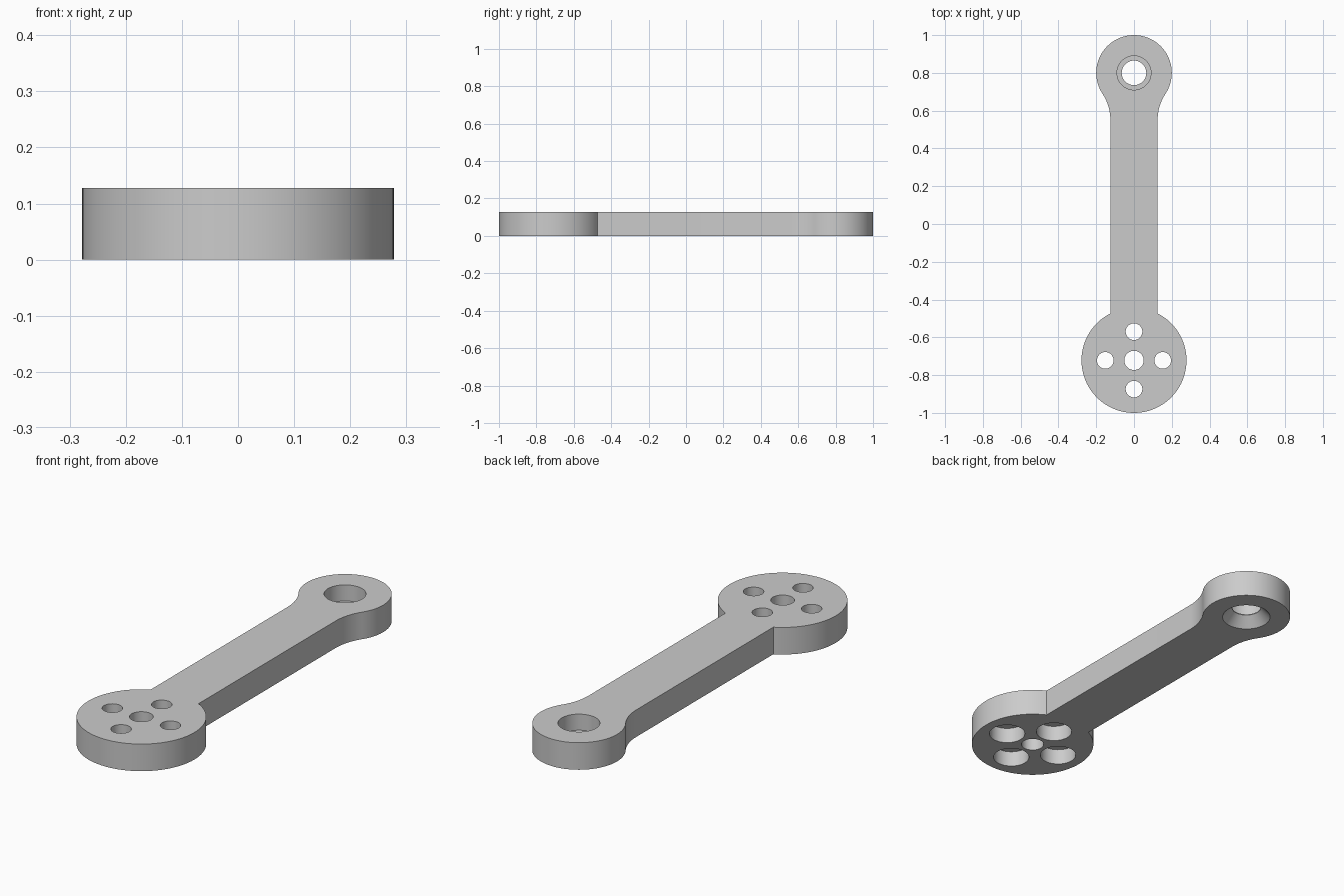
import bpy, bmesh
from math import sin, cos, pi, atan2, sqrt, radians

if "Cube" in bpy.data.objects:
    bpy.data.objects.remove(bpy.data.objects["Cube"], do_unlink=True)

THICK = 0.128
HALF_BAR = 0.125
HUB_Y, HUB_R = -0.722, 0.278
EYE_Y, EYE_R = 0.8, 0.2
FILLET_Y = 0.55
LOW, HIGH = -0.02, THICK + 0.02

grey = bpy.data.materials.new("plain grey")
grey.use_nodes = True
colour = (0.6, 0.6, 0.6, 1)
grey.diffuse_color = colour
grey.node_tree.nodes["Principled BSDF"].inputs["Base Color"].default_value = colour


def arc(cx, cy, r, a, b, n):
    return [(cx + r * cos(a + (b - a) * i / n), cy + r * sin(a + (b - a) * i / n))
            for i in range(n + 1)]


def make_object(name, bm):
    bmesh.ops.recalc_face_normals(bm, faces=bm.faces)
    mesh = bpy.data.meshes.new(name)
    bm.to_mesh(mesh)
    bm.free()
    obj = bpy.data.objects.new(name, mesh)
    bpy.context.collection.objects.link(obj)
    mesh.materials.append(grey)
    return obj


def add_revolved(bm, x, y, profile, n=48):
    """Closed solid turned about a vertical axis from (radius, z) pairs."""
    rings = [[bm.verts.new((px, py, z)) for px, py in arc(x, y, r, 0, 2 * pi, n)[:-1]]
             for r, z in profile]
    for lower, upper in zip(rings, rings[1:]):
        for i in range(n):
            j = (i + 1) % n
            bm.faces.new((lower[i], lower[j], upper[j], upper[i]))
    bm.faces.new(rings[0][::-1])
    bm.faces.new(rings[-1])


# Right half of the outline: hub, bar, fillet, eye
drop = EYE_Y - FILLET_Y
fillet_r = (HALF_BAR**2 + drop**2 - EYE_R**2) / (2 * (EYE_R - HALF_BAR))
fillet_x = HALF_BAR + fillet_r
join = atan2(-drop, fillet_x)
corner = atan2(sqrt(HUB_R**2 - HALF_BAR**2), HALF_BAR)
half = arc(0, HUB_Y, HUB_R, -pi / 2, corner, 48)
half += arc(fillet_x, FILLET_Y, fillet_r, pi, pi + join, 14)
half += arc(0, EYE_Y, EYE_R, join, pi / 2, 44)[1:]
outline = half + [(-x, y) for x, y in half[-2:0:-1]]

# Arm body
bm = bmesh.new()
base = bm.faces.new([bm.verts.new((x, y, 0)) for x, y in outline])
raised = bmesh.ops.extrude_face_region(bm, geom=[base])["geom"]
bmesh.ops.translate(bm, vec=(0, 0, THICK),
                    verts=[v for v in raised if isinstance(v, bmesh.types.BMVert)])
arm = make_object("lever_arm", bm)

# Hole cutters: hub centre, four recessed screw holes, countersunk eye
bm = bmesh.new()
add_revolved(bm, 0, HUB_Y, [(0.051, LOW), (0.051, HIGH)])
for k in range(4):
    a = k * pi / 2
    add_revolved(bm, 0.152 * cos(a), HUB_Y + 0.152 * sin(a),
                 [(0.081, LOW), (0.081, 0.075), (0.044, 0.075), (0.044, HIGH)])
add_revolved(bm, 0, EYE_Y, [(0.109, LOW), (0.109, 0), (0.065, 0.048),
                            (0.065, 0.052), (0.09, 0.052), (0.09, HIGH)])
cutter = make_object("hole_cutter", bm)
cutter.hide_render = True

# Cut the holes and drop the cutter
bpy.context.view_layer.objects.active = arm
cut = arm.modifiers.new("holes", "BOOLEAN")
cut.operation = "DIFFERENCE"
cut.solver = "EXACT"
cut.object = cutter
bpy.ops.object.select_all(action="DESELECT")
arm.select_set(True)
bpy.ops.object.modifier_apply(modifier=cut.name)
bpy.data.objects.remove(cutter, do_unlink=True)

bpy.ops.object.shade_smooth_by_angle(angle=radians(30))
